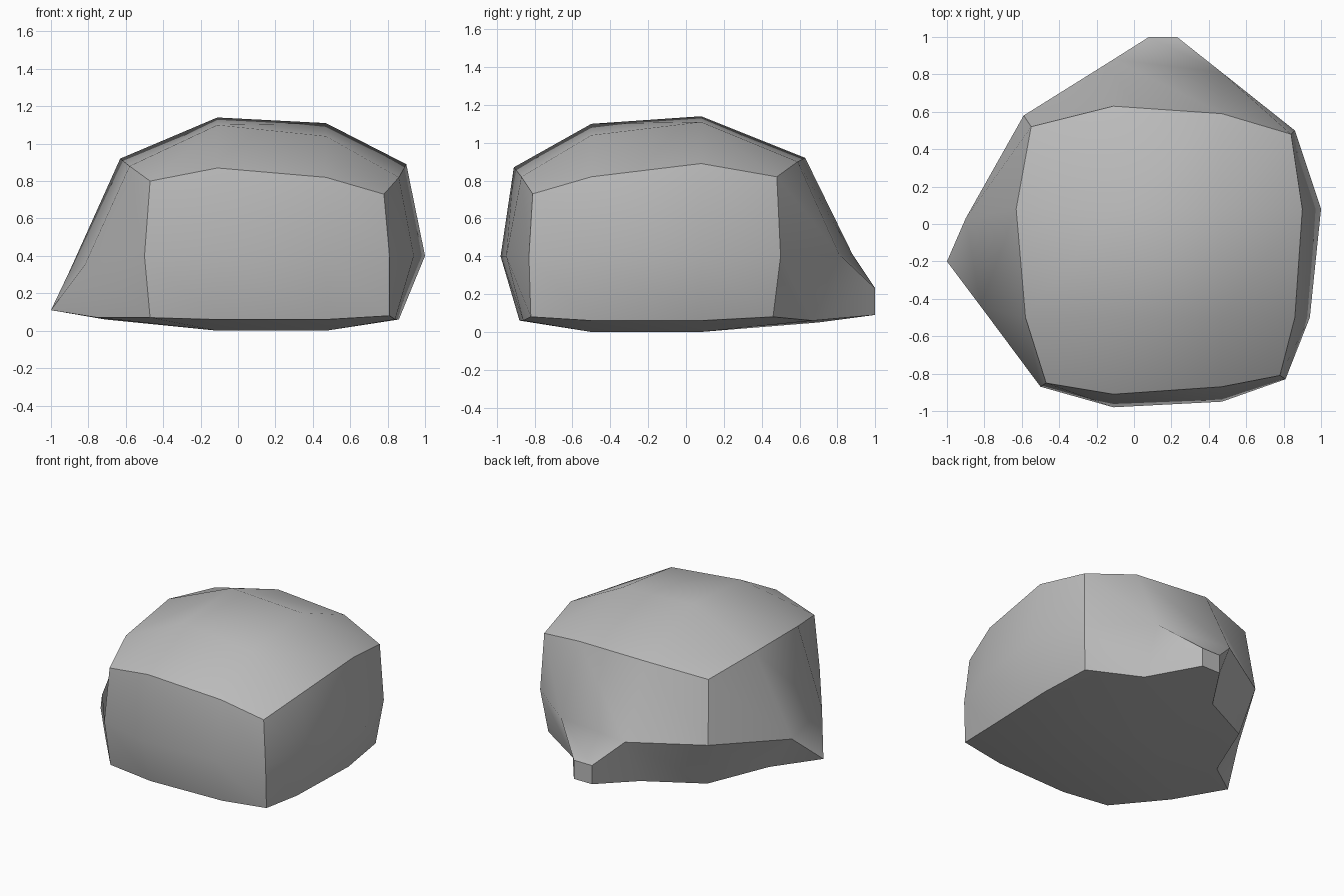
import bpy
import bmesh
import math

cube = bpy.data.objects.get("Cube")
if cube:
    bpy.data.objects.remove(cube, do_unlink=True)

# Grid lines shared by the top, the walls and the underside
X1, X2 = -0.11, 0.47
Y1, Y2 = -0.5, 0.08
RING = ["FL", "F1", "F2", "FR", "R1", "R2", "BR", "B2", "B1", "BL", "L2", "L1"]

bm = bmesh.new()


def ring(corners, front, right, back, left):
    """One loop round the rock: four corners, then two (offset, height) pairs a side."""
    points = dict(zip(("FL", "FR", "BR", "BL"), corners))
    for i, (x, y) in enumerate(((X1, Y1), (X2, Y2))):
        n = str(i + 1)
        points["F" + n] = (x, *front[i])
        points["B" + n] = (x, *back[i])
        points["R" + n] = (right[i][0], y, right[i][1])
        points["L" + n] = (left[i][0], y, left[i][1])
    return {name: bm.verts.new(points[name]) for name in RING}


def face(*verts):
    bm.faces.new(verts)


def cap(loop, heights, skip=()):
    """Fill a loop with a three by three patch of quads round four inner points."""
    a, b, c, d = [bm.verts.new((x, y, z)) for (x, y), z in
                  zip(((X1, Y1), (X2, Y1), (X1, Y2), (X2, Y2)), heights)]
    rows = [[loop[k] for k in ("FL", "F1", "F2", "FR")],
            [loop["L1"], a, b, loop["R1"]],
            [loop["L2"], c, d, loop["R2"]],
            [loop[k] for k in ("BL", "B1", "B2", "BR")]]
    for low, high in zip(rows, rows[1:]):
        for i in range(3):
            face(low[i], low[i + 1], high[i + 1], high[i])


# Loops of the rock: upper rim, belly and lower rim
top = ring([(-0.47, -0.85, 0.8), (0.78, -0.81, 0.73), (0.84, 0.48, 0.82), (-0.55, 0.52, 0.86)],
           front=[(-0.91, 0.87), (-0.87, 0.82)], right=[(0.86, 0.82), (0.9, 0.89)],
           back=[(0.63, 0.92), (0.59, 0.9)], left=[(-0.58, 0.88), (-0.63, 0.92)])
mid = ring([(-0.5, -0.87, 0.4), (0.81, -0.83, 0.4), (0.86, 0.5, 0.4), (-0.59, 0.58, 0.4)],
           front=[(-0.98, 0.4), (-0.95, 0.4)], right=[(0.94, 0.4), (1, 0.4)],
           back=[(0.88, 0.41), (0.81, 0.41)], left=[(-0.82, 0.35), (-0.9, 0.32)])
low = ring([(-0.47, -0.84, 0.07), (0.81, -0.82, 0.08), (0.82, 0.46, 0.08), (-0.52, 0.49, 0.06)],
           front=[(-0.88, 0.06), (-0.86, 0.06)], right=[(0.84, 0.06), (0.86, 0.06)],
           back=[(0.7, 0.05), (0.67, 0.06)], left=[(-0.75, 0.07), (-0.71, 0.06)])

# The left bulge leans back from the straight grid lines
mid["L1"].co.y = -0.44
mid["L2"].co.y = low["L2"].co.y = 0.03

# Domed top and shallow underside
cap(top, (1.1, 1.04, 1.14, 1.11))
cap(low, (0, 0, 0, 0))

# Walls, leaving gaps where the two spurs stick out
for upper, lower in ((top, mid), (mid, low)):
    for p, q in zip(RING, RING[1:] + RING[:1]):
        if lower is low and (p, q) in (("B2", "B1"), ("L2", "L1")):
            continue
        face(upper[p], upper[q], lower[q], lower[p])

# Blunt spur low on the back
a, b, c, d = [bm.verts.new((x, 1, z)) for x, z in
              ((0.08, 0.23), (0.23, 0.23), (0.23, 0.09), (0.08, 0.09))]
face(a, b, c, d)
face(mid["B2"], mid["B1"], a, b)
face(mid["B1"], low["B1"], d, a)
face(low["B2"], mid["B2"], b, c)
face(low["B1"], low["B2"], c, d)

# Pointed spur low on the left of the front
tip = bm.verts.new((-1, -0.2, 0.11))
loop = [mid["L2"], mid["L1"], low["L1"], low["L2"]]
for p, q in zip(loop, loop[1:] + loop[:1]):
    face(p, q, tip)

bmesh.ops.recalc_face_normals(bm, faces=bm.faces[:])
mesh = bpy.data.meshes.new("rock")
bm.to_mesh(mesh)
bm.free()
rock = bpy.data.objects.new("rock", mesh)
bpy.context.collection.objects.link(rock)

# Plain grey stone
stone = bpy.data.materials.new("grey stone")
stone.use_nodes = True
colour = (0.5, 0.5, 0.5, 1)
stone.diffuse_color = colour
stone.node_tree.nodes["Principled BSDF"].inputs["Base Color"].default_value = colour
mesh.materials.append(stone)

# Soft panels with crisp edges between them
bpy.ops.object.select_all(action="DESELECT")
rock.select_set(True)
bpy.context.view_layer.objects.active = rock
bpy.ops.object.shade_smooth_by_angle(angle=math.radians(35))
